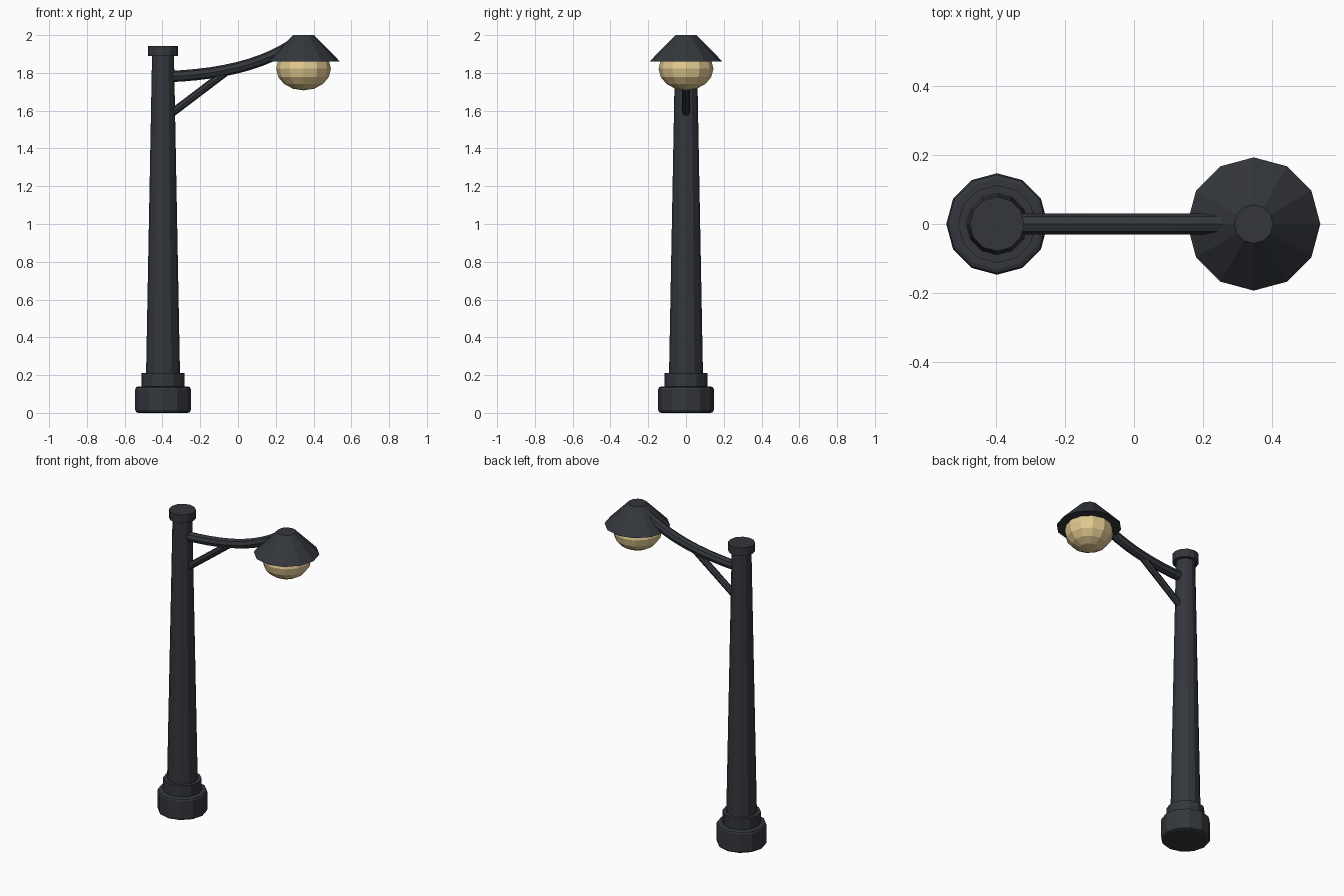
import bpy
from mathutils import Vector

if "Cube" in bpy.data.objects:
    bpy.data.objects.remove(bpy.data.objects["Cube"])

POLE_X, LAMP_X = -0.397, 0.347


def material(name, rgb):
    m = bpy.data.materials.new(name)
    m.diffuse_color = (*rgb, 1)
    m.use_nodes = True
    m.node_tree.nodes["Principled BSDF"].inputs["Base Color"].default_value = m.diffuse_color
    return m


iron = material("dark_iron", (0.033, 0.037, 0.045))
glow = material("warm_glass", (0.75, 0.58, 0.28))


def frustum(name, x, z0, z1, r0, r1, bevel=0):
    bpy.ops.mesh.primitive_cone_add(vertices=12, radius1=r0, radius2=r1, depth=z1 - z0,
                                    location=(x, 0, (z0 + z1) / 2))
    ob = bpy.context.object
    ob.name = name
    ob.data.materials.append(iron)
    if bevel:
        b = ob.modifiers.new("bevel", 'BEVEL')
        b.width, b.segments = bevel, 2
        b.limit_method, b.angle_limit = 'ANGLE', 1.0
    return ob


def tube(name, points, radius):
    cu = bpy.data.curves.new(name, 'CURVE')
    cu.dimensions = '3D'
    cu.bevel_depth, cu.bevel_resolution = radius, 2
    cu.use_fill_caps = True
    sp = cu.splines.new('POLY')
    sp.points.add(len(points) - 1)
    for p, (x, z) in zip(sp.points, points):
        p.co = (x, 0, z, 1)
    sp.use_smooth = False
    ob = bpy.data.objects.new(name, cu)
    bpy.context.collection.objects.link(ob)
    cu.materials.append(iron)
    return ob


# Post: foot, collar, tapered shaft, cap
frustum("base_foot", POLE_X, 0, 0.14, 0.147, 0.147, 0.015)
frustum("base_collar", POLE_X, 0.13, 0.21, 0.113, 0.113)
frustum("post_shaft", POLE_X, 0.2, 1.9, 0.09, 0.058)
frustum("post_cap", POLE_X, 1.89, 1.943, 0.079, 0.079)

# Curved arm sampled from a cubic curve
a, b, c, d = (Vector(p) for p in ((-0.38, 1.78), (-0.1, 1.79), (0.12, 1.84), (0.285, 1.948)))
steps = 10
arm = []
for i in range(steps + 1):
    t = i / steps
    s = 1 - t
    arm.append(a * s**3 + b * 3 * s * s * t + c * 3 * s * t * t + d * t**3)
tube("curved_arm", arm, 0.03)

# Diagonal brace
tube("arm_brace", [(-0.36, 1.58), (-0.07, 1.8)], 0.021)

# Lamp: hood and flattened globe
frustum("lamp_hood", LAMP_X, 1.86, 2.0, 0.193, 0.056)
bpy.ops.mesh.primitive_uv_sphere_add(segments=12, ring_count=8, radius=0.145,
                                     location=(LAMP_X, 0, 1.822))
globe = bpy.context.object
globe.name = "lamp_globe"
globe.scale.z = 0.79
globe.data.materials.append(glow)
